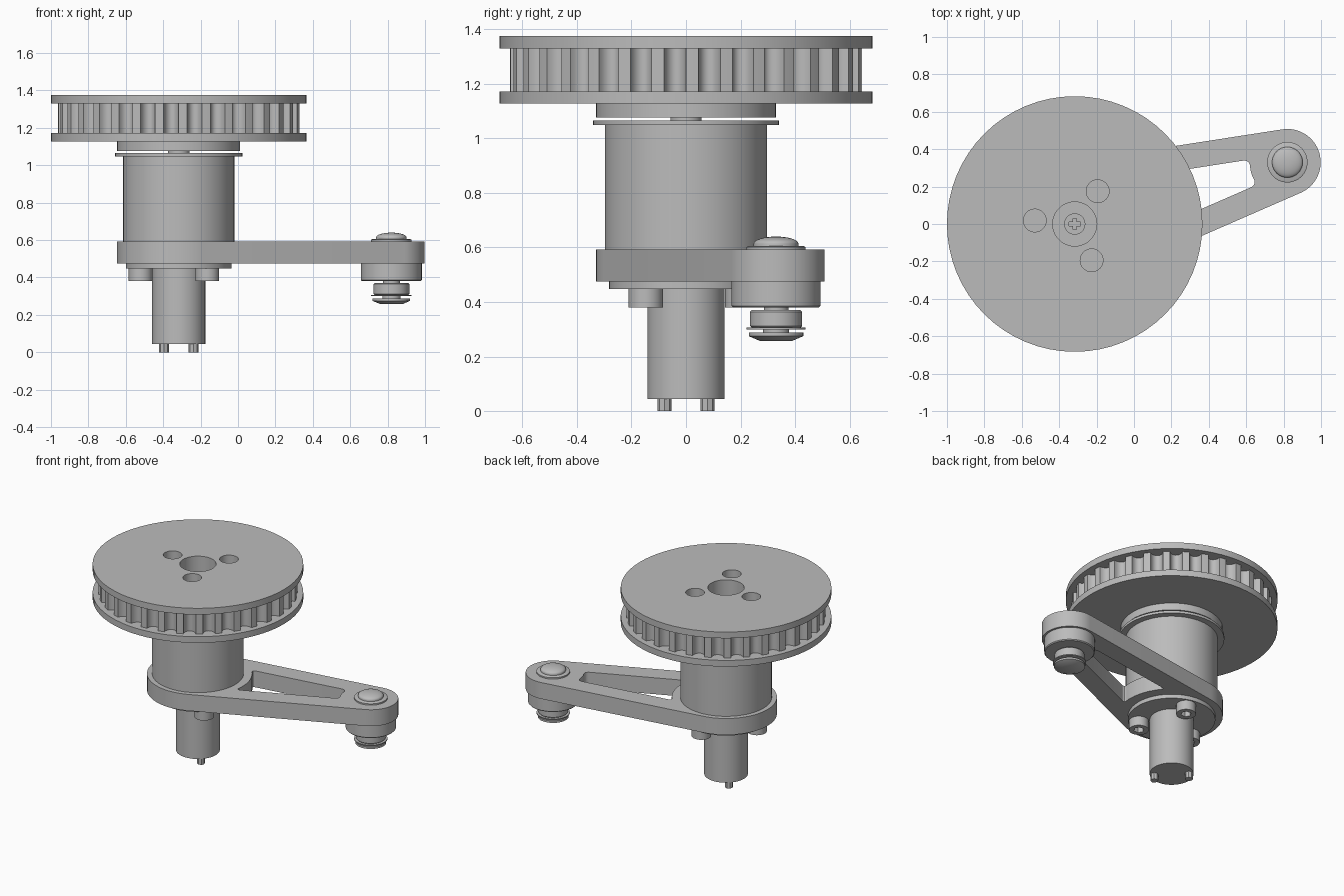
import bpy, bmesh
from math import sin, cos, pi, atan2, hypot, asin, radians
from mathutils import Vector

cube = bpy.data.objects.get("Cube")
if cube:
    bpy.data.objects.remove(cube, do_unlink=True)

grey = bpy.data.materials.new("machined_grey")
grey.use_nodes = True
tone = (0.5, 0.5, 0.5, 1)
grey.diffuse_color = tone
grey.node_tree.nodes["Principled BSDF"].inputs["Base Color"].default_value = tone

HUB = Vector((-0.317, 0))
IDLER = Vector((0.82, 0.33))
AXIS = IDLER - HUB
parts = []


def finish(name, bm):
    bmesh.ops.recalc_face_normals(bm, faces=bm.faces)
    mesh = bpy.data.meshes.new(name)
    bm.to_mesh(mesh)
    bm.free()
    mesh.materials.append(grey)
    ob = bpy.data.objects.new(name, mesh)
    bpy.context.collection.objects.link(ob)
    parts.append(ob)


def circle(c, r, n=64, a0=0.0, span=2 * pi):
    return [Vector((c[0] + r * cos(a0 + span * i / n), c[1] + r * sin(a0 + span * i / n)))
            for i in range(n)]


def plate(name, outlines, z0, z1):
    """Extruded flat shape: the first outline is the rim, the others are holes."""
    bm = bmesh.new()
    for pts in outlines:
        vs = [bm.verts.new((p[0], p[1], z0)) for p in pts]
        for a, b in zip(vs, vs[1:] + vs[:1]):
            bm.edges.new((a, b))
    bmesh.ops.triangle_fill(bm, edges=bm.edges[:], use_beauty=True, normal=(0, 0, 1))
    ext = bmesh.ops.extrude_face_region(bm, geom=bm.faces[:], use_keep_orig=True)
    top = [g for g in ext["geom"] if isinstance(g, bmesh.types.BMVert)]
    bmesh.ops.translate(bm, verts=top, vec=(0, 0, z1 - z0))
    finish(name, bm)


def lathe(name, c, profile, n=64):
    """Solid of revolution about a vertical axis, from (radius, height) pairs."""
    bm = bmesh.new()
    rings = [[bm.verts.new((p.x, p.y, z)) for p in circle(c, r, n)] for r, z in profile]
    for lo, hi in zip(rings, rings[1:]):
        for i in range(n):
            j = (i + 1) % n
            bm.faces.new((lo[i], lo[j], hi[j], hi[i]))
    bm.faces.new(rings[0][::-1])
    bm.faces.new(rings[-1])
    finish(name, bm)


def around(angle, r):
    return HUB + Vector((r * cos(radians(angle)), r * sin(radians(angle))))


# Toothed pulley with two flanges, a bore and three bolt holes
bore = circle(HUB, 0.118, 48)
holes = [bore] + [circle(around(a, 0.214), 0.061, 32) for a in (55, 175, 295)]
rim = circle(HUB, 0.683)
plate("pulley_upper_flange", [rim] + holes, 1.33, 1.375)
plate("pulley_lower_flange", [rim] + holes, 1.128, 1.172)

TEETH, R_OUT, DEPTH = 32, 0.645, 0.05
gear = []
for t in range(TEETH):
    base = 2 * pi * t / TEETH
    pitch = 2 * pi / TEETH
    # Land, then a rounded groove
    for k in range(3):
        a = base + pitch * 0.36 * k / 3
        gear.append(HUB + R_OUT * Vector((cos(a), sin(a))))
    for k in range(9):
        f = k / 8
        a = base + pitch * (0.36 + 0.64 * (0.5 - 0.5 * cos(pi * f)))
        if k == 8:
            continue
        r = R_OUT - DEPTH * sin(pi * f)
        gear.append(HUB + r * Vector((cos(a), sin(a))))
plate("pulley_teeth", [gear] + holes, 1.172, 1.33)
plate("pulley_hub", [circle(HUB, 0.329)] + holes, 1.077, 1.128)

# Gearbox body, its top flange and the shaft screw
lathe("body", HUB, [(0.297, 0.585), (0.297, 1.048), (0.34, 1.048), (0.34, 1.066)])
cross = []
for q in range(4):
    u = Vector((cos(q * pi / 2), sin(q * pi / 2)))
    v = Vector((-u.y, u.x))
    cross += [HUB + 0.03 * u - 0.01 * v, HUB + 0.03 * u + 0.01 * v, HUB + 0.01 * u + 0.01 * v]
plate("shaft_screw", [circle(HUB, 0.057, 32), cross], 1.066, 1.076)


# Swing arm: two arcs joined by tangents, with a rounded window
def on_axis(u, v):
    d = AXIS.normalized()
    return HUB + u * d + v * Vector((-d.y, d.x))


def rounded(corners):
    """Round each (point, radius) corner; radius 0 keeps the point."""
    out = []
    for i, (p, r) in enumerate(corners):
        if not r:
            out.append(p)
            continue
        a = p + r * (corners[i - 1][0] - p).normalized()
        b = p + r * (corners[(i + 1) % len(corners)][0] - p).normalized()
        for k in range(7):
            t = k / 6
            out.append((1 - t) ** 2 * a + 2 * t * (1 - t) * p + t * t * b)
    return out


R_BIG, R_SMALL, WALL = 0.33, 0.178, 0.133
length = AXIS.length
heading = atan2(AXIS.y, AXIS.x)
lean = asin((R_BIG - R_SMALL) / length)
half = pi / 2 - lean
outer = circle(IDLER, R_SMALL, 32, heading - half, 2 * half)
outer.append(IDLER + R_SMALL * Vector((cos(heading + half), sin(heading + half))))
outer += circle(HUB, R_BIG, 48, heading + half, 2 * (pi - half))
outer.append(HUB + R_BIG * Vector((cos(heading - half), sin(heading - half))))


def window_half(u):
    return (R_BIG - WALL - u * sin(lean)) / cos(lean)


u_in, u_out = 0.315, 0.995
v_in, v_out = window_half(u_in), window_half(u_out)
r_in = hypot(u_in, v_in)
r_end = hypot(length - u_out, v_out)
window = [(on_axis(u_out, -v_out), 0.04)]
for f in (-0.3, 0, 0.3):
    v = f * v_out
    window.append((on_axis(length - (r_end ** 2 - v * v) ** 0.5, v), 0))
window += [(on_axis(u_out, v_out), 0.04), (on_axis(u_in, v_in), 0.03)]
for f in (0.7, 0.35, 0, -0.35, -0.7):
    v = f * v_in
    window.append((on_axis((r_in ** 2 - v * v) ** 0.5, v), 0))
window.append((on_axis(u_in, -v_in), 0.03))
plate("swing_arm", [outer, rounded(window)], 0.475, 0.592)

# Motor below the arm, with terminals and socket screws
lathe("motor_collar", HUB, [(0.282, 0.447), (0.282, 0.476)])
lathe("motor_can", HUB, [(0.142, 0.045), (0.142, 0.45)], 48)
for i, a in enumerate((-45, 135)):
    plate(f"motor_terminal_{i + 1}", [circle(around(a, 0.112), 0.026, 8)], 0, 0.046)
for i, a in enumerate((-44, 76, 196)):
    c = around(a, 0.212)
    plate(f"screw_head_{i + 1}", [circle(c, 0.0635, 32), circle(c, 0.034, 6)], 0.38, 0.42)
    plate(f"screw_base_{i + 1}", [circle(c, 0.0635, 32)], 0.42, 0.448)

# Idler end: bearing housing, lower rollers and the domed pin head
lathe("bearing_housing", IDLER,
      [(0.157, 0.38), (0.163, 0.386), (0.163, 0.476)])
lathe("idler_pin", IDLER,
      [(0.06, 0.258), (0.1, 0.275), (0.1, 0.289), (0.048, 0.289), (0.048, 0.3),
       (0.108, 0.3), (0.108, 0.307), (0.09, 0.307), (0.096, 0.313), (0.096, 0.364),
       (0.09, 0.37), (0.045, 0.37), (0.045, 0.382)], 48)
lathe("pin_washer", IDLER, [(0.108, 0.59), (0.108, 0.602), (0.1, 0.606)], 48)
dome = [(0.082 * cos(a), 0.614 + 0.026 * sin(a))
        for a in (radians(90 * k / 8) for k in range(8))]
lathe("pin_head", IDLER, [(0.082, 0.6)] + dome, 48)

# Smooth curved walls, crisp edges
bpy.ops.object.select_all(action="DESELECT")
for ob in parts:
    ob.select_set(True)
bpy.context.view_layer.objects.active = parts[0]
bpy.ops.object.shade_smooth_by_angle(angle=radians(30))
